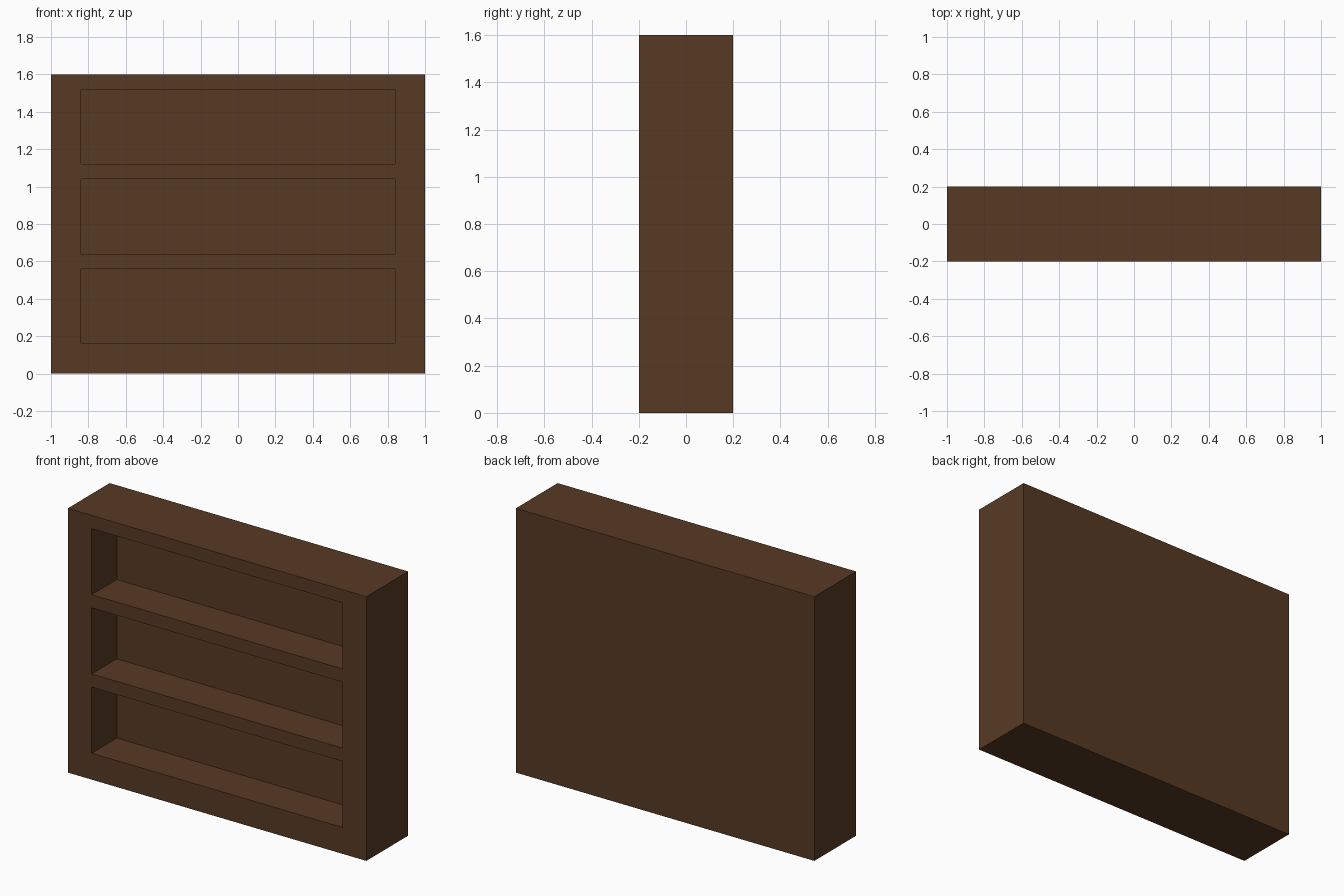
import bpy

if "Cube" in bpy.data.objects:
    bpy.data.objects.remove(bpy.data.objects["Cube"])

wood = bpy.data.materials.new("dark brown wood")
wood.diffuse_color = (0.095, 0.042, 0.017, 1.0)
wood.use_nodes = True
wood.node_tree.nodes["Principled BSDF"].inputs["Base Color"].default_value = wood.diffuse_color


def box(name, lo, hi):
    """Axis-aligned box between two corners."""
    centre = [(a + b) / 2 for a, b in zip(lo, hi)]
    bpy.ops.mesh.primitive_cube_add(size=1, location=centre)
    ob = bpy.context.object
    ob.name = name
    ob.scale = [b - a for a, b in zip(lo, hi)]
    bpy.ops.object.transform_apply(location=True, rotation=False, scale=True)
    ob.data.materials.append(wood)
    return ob


# Solid cabinet body
body = box("bookcase", (-1, -0.2, 0), (1, 0.2, 1.6))

# Three equal compartments, hollowed from the front
for i in range(3):
    z = 0.16 + 0.48 * i
    cutter = box("compartment_cutter", (-0.84, -0.3, z), (0.84, 0.04, z + 0.4))
    cutter.hide_render = True
    mod = body.modifiers.new("compartment", 'BOOLEAN')
    mod.operation = 'DIFFERENCE'
    mod.solver = 'EXACT'
    mod.object = cutter
    bpy.context.view_layer.objects.active = body
    bpy.ops.object.modifier_apply(modifier=mod.name)
    bpy.data.objects.remove(cutter, do_unlink=True)
